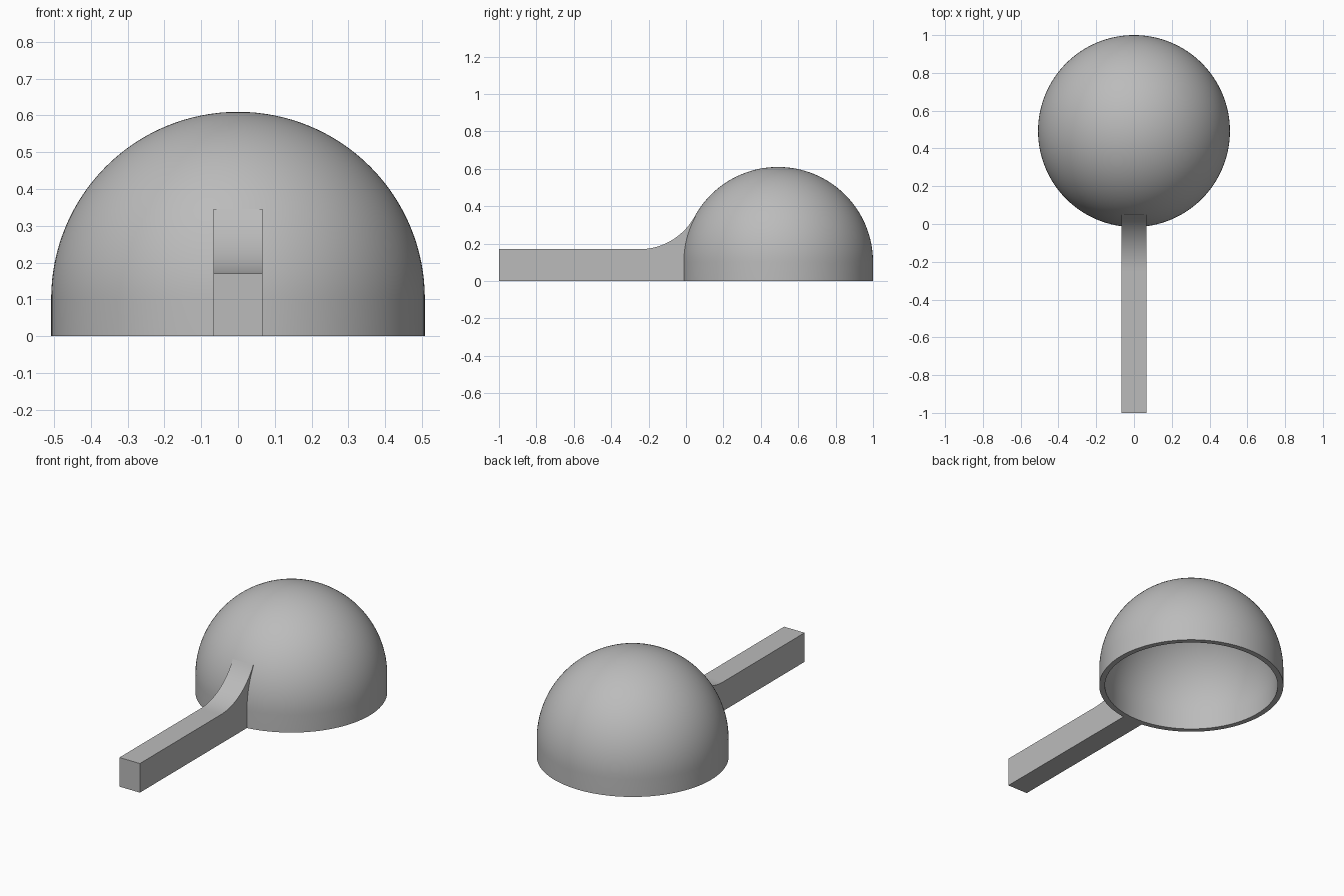
import bpy, bmesh, math
from mathutils import Vector

if "Cube" in bpy.data.objects:
    bpy.data.objects.remove(bpy.data.objects["Cube"])

CY, CZ = 0.492, 0.102        # dome centre
R_OUT, R_IN = 0.508, 0.477   # shell radii

grey = bpy.data.materials.new("plain grey")
grey.diffuse_color = (0.5, 0.5, 0.5, 1)
grey.use_nodes = True
grey.node_tree.nodes["Principled BSDF"].inputs["Base Color"].default_value = grey.diffuse_color


def finish(name, bm):
    bmesh.ops.remove_doubles(bm, verts=bm.verts, dist=1e-5)
    bmesh.ops.recalc_face_normals(bm, faces=bm.faces)
    mesh = bpy.data.meshes.new(name)
    bm.to_mesh(mesh)
    bm.free()
    obj = bpy.data.objects.new(name, mesh)
    bpy.context.collection.objects.link(obj)
    mesh.materials.append(grey)
    bpy.ops.object.select_all(action='DESELECT')
    obj.select_set(True)
    bpy.context.view_layer.objects.active = obj
    bpy.ops.object.shade_smooth_by_angle(angle=math.radians(30))
    return obj


# Hollow dome: short straight skirt and hemisphere, turned around its axis
N = 32
arc = [i / N * math.pi / 2 for i in range(N + 1)]
profile = [(R_OUT, 0)] + [(R_OUT * math.cos(a), CZ + R_OUT * math.sin(a)) for a in arc]
profile += [(R_IN * math.cos(a), CZ + R_IN * math.sin(a)) for a in reversed(arc)] + [(R_IN, 0)]
bm = bmesh.new()
ring = [bm.verts.new((r, CY, z)) for r, z in profile]
edges = [bm.edges.new((ring[i], ring[(i + 1) % len(ring)]))
         for i in range(len(ring)) if i != N + 1]   # leave the axis gap open
bmesh.ops.spin(bm, geom=ring + edges, cent=(0, CY, 0), axis=(0, 0, 1),
               angle=math.tau, steps=128, use_merge=False)
finish("dome_shell", bm)

# Handle: square bar whose top sweeps up in an arc tangent to the dome
W, H, Y0 = 0.066, 0.17, -0.25
d, e = CY - Y0, H - CZ
rf = (d * d + e * e - R_OUT ** 2) / (2 * (R_OUT - e))   # tangent fillet radius
end = math.atan2(d, H + rf - CZ)
side = [(-1, 0), (-1, H)]
side += [(Y0 + rf * math.sin(end * i / 20), H + rf * (1 - math.cos(end * i / 20)))
         for i in range(21)]
# the hidden end follows the inside of the shell wall
r_mid = 0.491
a0 = math.pi / 2 - end
side += [(CY - r_mid * math.cos(a0 * (1 - i / 10)), CZ + r_mid * math.sin(a0 * (1 - i / 10)))
         for i in range(11)]
side.append((CY - r_mid, 0))
bm = bmesh.new()
face = bm.faces.new([bm.verts.new((-W, y, z)) for y, z in side])
ext = bmesh.ops.extrude_face_region(bm, geom=[face])
bmesh.ops.translate(bm, vec=Vector((2 * W, 0, 0)),
                    verts=[v for v in ext["geom"] if isinstance(v, bmesh.types.BMVert)])
finish("handle", bm)
